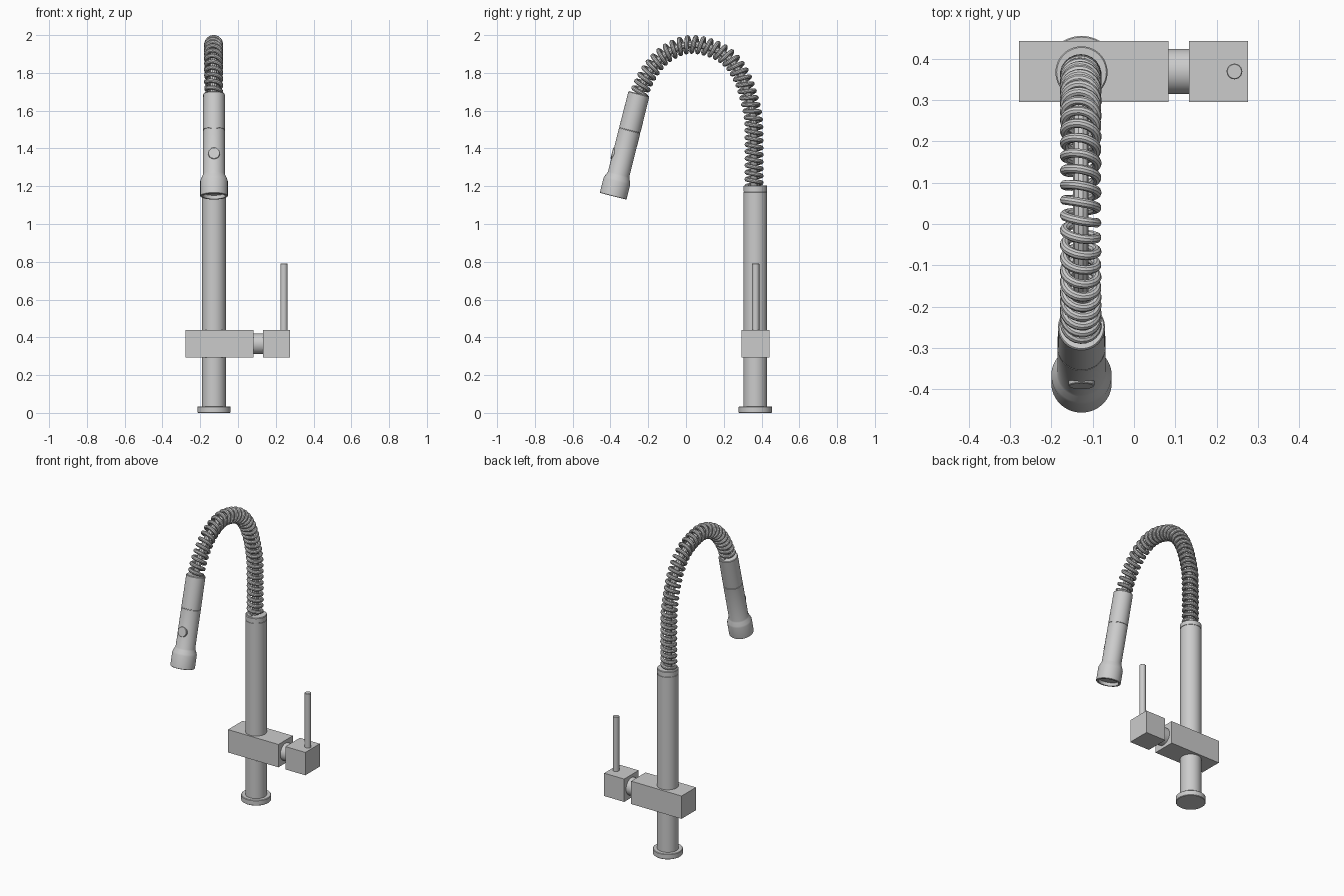
import bpy, bmesh, math
from mathutils import Vector, Matrix

if "Cube" in bpy.data.objects:
    bpy.data.objects.remove(bpy.data.objects["Cube"], do_unlink=True)

metal = bpy.data.materials.new("brushed steel grey")
metal.use_nodes = True
GREY = (0.6, 0.6, 0.6, 1)
metal.diffuse_color = GREY
metal.node_tree.nodes["Principled BSDF"].inputs["Base Color"].default_value = GREY

CX, CY = -0.127, 0.367   # column axis


def finish(obj, smooth=True):
    obj.data.materials.append(metal)
    if smooth:
        bpy.ops.object.select_all(action="DESELECT")
        obj.select_set(True)
        bpy.context.view_layer.objects.active = obj
        bpy.ops.object.shade_smooth_by_angle(angle=math.radians(35))
    return obj


def lathe(name, profile, origin, direction, segments=48):
    """Revolve (radius, distance) points about an axis; ends are capped."""
    bm = bmesh.new()
    rings = []
    for r, d in profile:
        rings.append([bm.verts.new((r * math.cos(math.tau * i / segments),
                                    r * math.sin(math.tau * i / segments), d))
                      for i in range(segments)])
    for a, b in zip(rings, rings[1:]):
        for i in range(segments):
            j = (i + 1) % segments
            bm.faces.new((a[i], a[j], b[j], b[i]))
    bm.faces.new(rings[0])
    bm.faces.new(rings[-1])
    bmesh.ops.recalc_face_normals(bm, faces=bm.faces)
    turn = Vector(direction).to_track_quat("Z", "Y").to_matrix().to_4x4()
    bm.transform(Matrix.Translation(origin) @ turn)
    mesh = bpy.data.meshes.new(name)
    bm.to_mesh(mesh)
    bm.free()
    obj = bpy.data.objects.new(name, mesh)
    bpy.context.collection.objects.link(obj)
    return finish(obj)


def box(name, low, high):
    low, high = Vector(low), Vector(high)
    bpy.ops.mesh.primitive_cube_add(size=1, location=(low + high) / 2)
    obj = bpy.context.object
    obj.name = name
    obj.scale = high - low
    bpy.ops.object.transform_apply(location=False, rotation=False, scale=True)
    return finish(obj, smooth=False)


def tube(name, points, radius):
    """Round wire along a list of points, turned into a mesh."""
    curve = bpy.data.curves.new(name, "CURVE")
    curve.dimensions = "3D"
    curve.bevel_depth = radius
    curve.bevel_resolution = 3
    curve.use_fill_caps = True
    spline = curve.splines.new("POLY")
    spline.points.add(len(points) - 1)
    for p, co in zip(spline.points, points):
        p.co = (*co, 1)
    obj = bpy.data.objects.new(name, curve)
    bpy.context.collection.objects.link(obj)
    bpy.ops.object.select_all(action="DESELECT")
    obj.select_set(True)
    bpy.context.view_layer.objects.active = obj
    bpy.ops.object.convert(target="MESH")
    return finish(bpy.context.object)


# Base flange and column with a fine groove under its top
UP = (0, 0, 1)
lathe("base_flange", [(0.085, 0), (0.088, 0.003), (0.088, 0.032), (0.085, 0.035)], (CX, CY, 0), UP)
lathe("column", [(0.063, 0.03), (0.063, 1.168), (0.061, 1.169), (0.061, 1.172),
                 (0.063, 1.173), (0.063, 1.2), (0.06, 1.204)], (CX, CY, 0), UP)

# Valve block, neck, square knob and lever
box("valve_block", (-0.278, 0.295, 0.292), (0.083, 0.443, 0.44))
lathe("knob_neck", [(0.055, 0), (0.055, 0.06)], (0.078, CY + 0.002, 0.366), (1, 0, 0))
box("square_knob", (0.133, 0.295, 0.292), (0.276, 0.443, 0.44))
lathe("lever", [(0.019, 0), (0.019, 0.357), (0.017, 0.359)], (0.243, CY + 0.002, 0.432), UP, 24)

# Arched centre line as a Catmull-Rom curve in the y-z plane
knots = [Vector((CX - 0.002, y, z)) for y, z in (
    (0.36, 1.1), (0.36, 1.2), (0.36, 1.45), (0.35, 1.6), (0.29, 1.79), (0.19, 1.905),
    (0.03, 1.951), (-0.1, 1.905), (-0.19, 1.81), (-0.249, 1.69), (-0.28, 1.57))]


def catmull(a, b, c, d, t):
    return 0.5 * (2 * b + (c - a) * t + (2 * a - 5 * b + 4 * c - d) * t * t
                  + (3 * b - a - 3 * c + d) * t ** 3)


path = [catmull(*knots[i:i + 4], k / 40) for i in range(len(knots) - 3) for k in range(40)]
path.append(knots[-2])
lengths = [0]
for a, b in zip(path, path[1:]):
    lengths.append(lengths[-1] + (b - a).length)


def along(f):
    """Point and tangent at fraction f of the path length."""
    target, i = f * lengths[-1], 0
    while i < len(path) - 2 and lengths[i + 1] < target:
        i += 1
    step = path[i + 1] - path[i]
    return path[i] + step * ((target - lengths[i]) / step.length), step.normalized()


# Inner hose and coil spring
tube("inner_hose", path[::5], 0.019)
TURNS, PER_TURN = 36, 22
side = Vector((1, 0, 0))
coil = []
for k in range(TURNS * PER_TURN + 1):
    point, tangent = along(k / (TURNS * PER_TURN))
    angle = math.tau * k / PER_TURN
    outward = side.cross(tangent)
    coil.append(point + 0.039 * (math.cos(angle) * outward - math.sin(angle) * side))
tube("coil_spring", coil, 0.0115)

# Spray head with seam, flared nozzle and recessed outlet
head_top = Vector((CX, -0.249, 1.69))
head_axis = Vector((0, -0.137, -0.543)).normalized()
lathe("spray_head", [(0.054, 0), (0.057, 0.004), (0.058, 0.198), (0.056, 0.199), (0.056, 0.202),
                     (0.058, 0.203), (0.058, 0.44), (0.061, 0.448), (0.07, 0.468), (0.073, 0.478),
                     (0.073, 0.558), (0.071, 0.56), (0.06, 0.56), (0.06, 0.54)], head_top, head_axis)

# Round button on the front of the spray head
facing = side.cross(head_axis)
facing = facing if facing.y < 0 else -facing
lathe("spray_button", [(0.031, 0), (0.031, 0.02), (0.029, 0.022)],
      head_top + head_axis * 0.34 + facing * 0.04, facing, 32)
